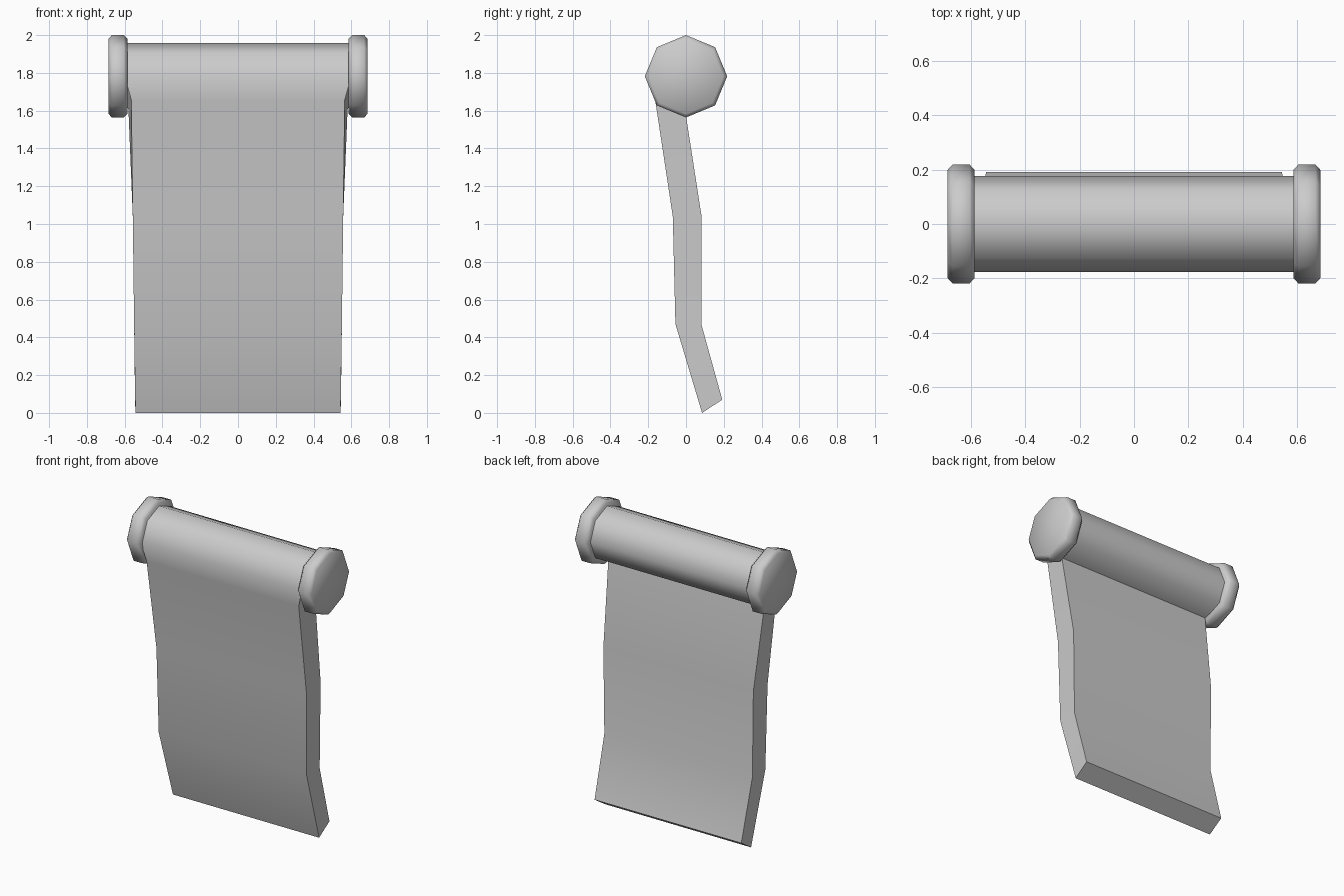
import bpy, bmesh, math
from mathutils import Matrix

if "Cube" in bpy.data.objects:
    bpy.data.objects.remove(bpy.data.objects["Cube"])

ROLL_Z = 1.782


def add_object(name, bm, angle):
    bmesh.ops.recalc_face_normals(bm, faces=bm.faces)
    mesh = bpy.data.meshes.new(name)
    bm.to_mesh(mesh)
    bm.free()
    ob = bpy.data.objects.new(name, mesh)
    bpy.context.collection.objects.link(ob)
    bpy.ops.object.select_all(action='DESELECT')
    ob.select_set(True)
    bpy.context.view_layer.objects.active = ob
    bpy.ops.object.shade_smooth_by_angle(angle=math.radians(angle))
    return ob


# Rolled paper with hanging sheet: one side profile (half width, y, z)
profile = []
for i in range(7):  # octagon from the bottom, round the back, to the front
    a = math.radians(-90 + 45 * i)
    profile.append((0.6, 0.177 * math.cos(a), ROLL_Z + 0.177 * math.sin(a)))
profile[0] = (0.58, -0.005, 1.605)
profile += [
    (0.565, -0.163, 1.655),
    (0.557, -0.07, 1.04),
    (0.55, -0.056, 0.47),
    (0.543, 0.085, 0.0),
    (0.545, 0.192, 0.07),
    (0.55, 0.081, 0.47),
    (0.557, 0.081, 1.05),
]
bm = bmesh.new()
left = [bm.verts.new((-x, y, z)) for x, y, z in profile]
right = [bm.verts.new((x, y, z)) for x, y, z in profile]
n = len(profile)
for i in range(n):
    j = (i + 1) % n
    bm.faces.new((left[i], left[j], right[j], right[i]))
# Side walls: octagon end plus three quads down the sheet
for s in (left, right):
    bm.faces.new(s[:8])
    bm.faces.new((s[0], s[7], s[8], s[13]))
    bm.faces.new((s[13], s[8], s[9], s[12]))
    bm.faces.new((s[12], s[9], s[10], s[11]))
add_object("paper_scroll", bm, 50)

# Octagonal end caps with chamfered rims
for name, side in (("left_cap", -1), ("right_cap", 1)):
    bm = bmesh.new()
    m = Matrix.Translation((side * 0.636, 0, ROLL_Z)) @ Matrix.Rotation(math.pi / 2, 4, 'Y')
    bmesh.ops.create_cone(bm, cap_ends=True, segments=8, radius1=0.218,
                          radius2=0.218, depth=0.1, matrix=m)
    rims = [e for e in bm.edges
            if abs(e.verts[0].co.x - e.verts[1].co.x) < 0.01]
    bmesh.ops.bevel(bm, geom=rims, offset=0.018, segments=1, affect='EDGES')
    add_object(name, bm, 50)
